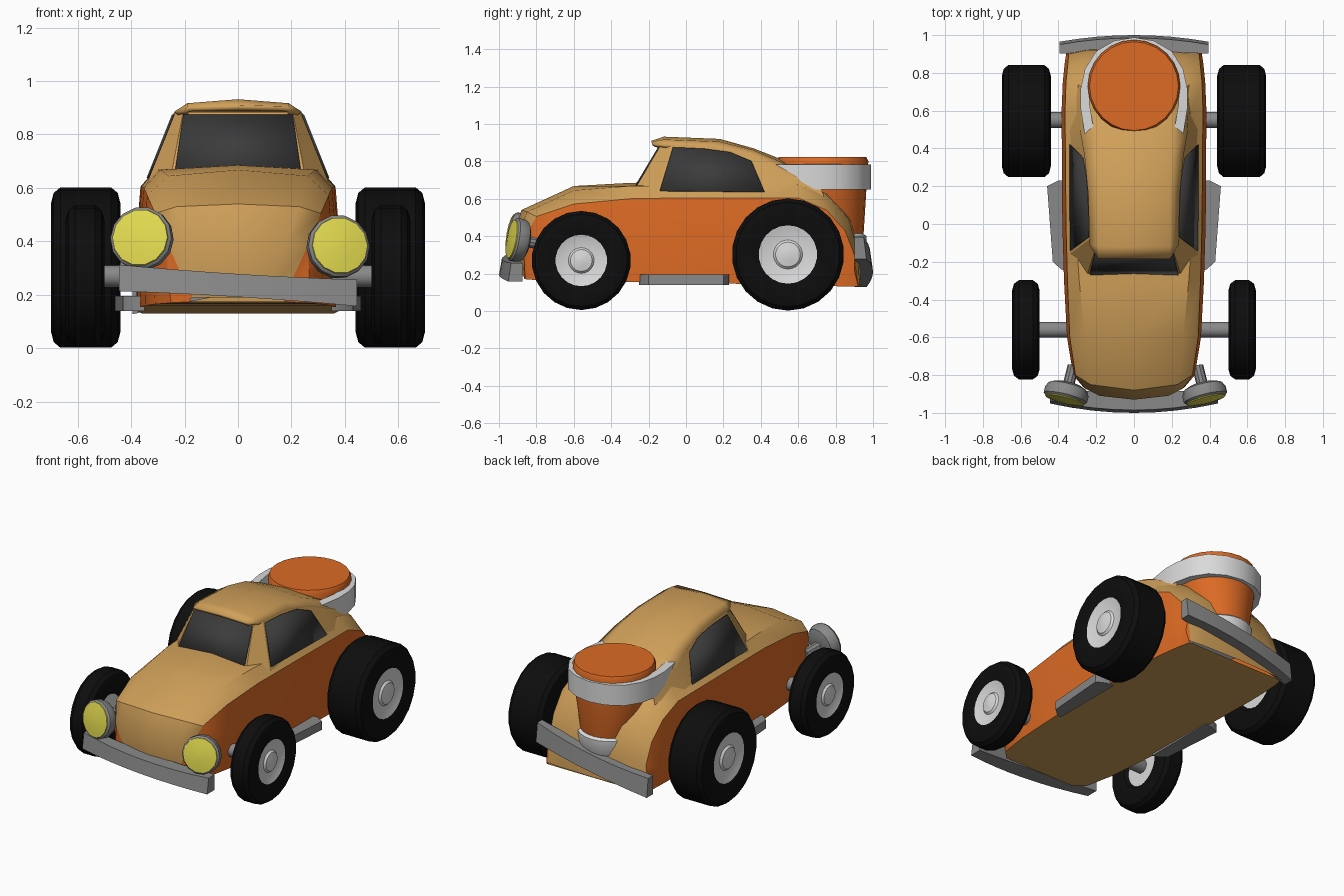
import bpy, bmesh, math
from mathutils import Matrix, Vector

if "Cube" in bpy.data.objects:
    bpy.data.objects.remove(bpy.data.objects["Cube"])


def material(name, r, g, b):
    m = bpy.data.materials.new(name)
    m.diffuse_color = (r, g, b, 1)
    m.use_nodes = True
    m.node_tree.nodes["Principled BSDF"].inputs["Base Color"].default_value = m.diffuse_color
    return m


TAN = material("tan paint", 0.63, 0.35, 0.10)
ORANGE = material("orange paint", 0.72, 0.145, 0.018)
BLACK = material("black rubber", 0.004, 0.004, 0.004)
GLASS = material("dark glass", 0.045, 0.045, 0.045)
GREY = material("grey metal", 0.25, 0.25, 0.25)
LIGHT = material("light metal", 0.70, 0.70, 0.70)
YELLOW = material("yellow lens", 0.76, 0.70, 0.08)


def finish(name, bm, mats, angle=35, matrix=None, fix=True):
    bmesh.ops.remove_doubles(bm, verts=bm.verts, dist=0.0005)
    if fix:
        bmesh.ops.recalc_face_normals(bm, faces=bm.faces)
    me = bpy.data.meshes.new(name)
    bm.to_mesh(me)
    bm.free()
    for m in mats:
        me.materials.append(m)
    ob = bpy.data.objects.new(name, me)
    bpy.context.collection.objects.link(ob)
    if matrix:
        ob.matrix_world = matrix
    bpy.ops.object.select_all(action='DESELECT')
    ob.select_set(True)
    bpy.context.view_layer.objects.active = ob
    bpy.ops.object.shade_smooth_by_angle(angle=math.radians(angle))
    return ob


def loft(name, rails, mats, strips, angle=35, front=False):
    """Mirrored surface between half-body rails; strips = colour slot per gap."""
    bm = bmesh.new()
    for s in (1, -1):
        v = [[bm.verts.new((s * x, y, z)) for x, y, z in r] for r in rails]
        for j, slot in enumerate(strips):
            for i in range(len(rails[0]) - 1):
                q = [v[j][i], v[j][i + 1], v[j + 1][i + 1], v[j + 1][i]]
                bm.faces.new(q if s > 0 else q[::-1]).material_index = slot
    if front:
        a, b = rails[0][0], rails[1][0]
        bm.faces.new([bm.verts.new(p) for p in
                      ((-a[0],) + a[1:], a, b, (-b[0],) + b[1:])])
    return finish(name, bm, mats, angle)


def tube(name, rings, mats, slots=None, angle=35, matrix=None):
    """Skin closed rings and cap both ends."""
    bm = bmesh.new()
    v = [[bm.verts.new(p) for p in r] for r in rings]
    n = len(rings[0])
    for j in range(len(rings) - 1):
        for i in range(n):
            f = bm.faces.new((v[j][i], v[j][(i + 1) % n], v[j + 1][(i + 1) % n], v[j + 1][i]))
            f.material_index = slots[j] if slots else 0
    bm.faces.new(v[0]).material_index = slots[0] if slots else 0
    bm.faces.new(v[-1]).material_index = slots[-1] if slots else 0
    return finish(name, bm, mats, angle, matrix)


def lathe(name, profile, mats, slots=None, n=20, matrix=None, angle=35):
    """Profile of (radius, height, optional y shift) around local z."""
    rings = []
    for p in profile:
        dy = p[2] if len(p) > 2 else 0
        rings.append([(p[0] * math.cos(2 * math.pi * k / n),
                       p[0] * math.sin(2 * math.pi * k / n) + dy, p[1]) for k in range(n)])
    return tube(name, rings, mats, slots, angle, matrix)


def plate(name, points, mat):
    bm = bmesh.new()
    bm.faces.new([bm.verts.new(p) for p in points])
    ob = finish(name, bm, [mat], fix=False)
    m = ob.modifiers.new("thickness", 'SOLIDIFY')
    m.thickness, m.offset = 0.009, 0


# Body: orange sides, tan hood, tail and floor
centre = [(0, -.89, .19), (0, -.93, .38), (0, -.88, .54), (0, -.6, .668), (0, -.3, .685), (0, 0, .69),
          (0, .58, .72), (0, .75, .66), (0, .88, .5), (0, .93, .32), (0, .935, .14)]
shoulder = [(.09, -.885, .19), (.18, -.91, .39), (.23, -.85, .53), (.26, -.6, .645), (.29, -.3, .668), (.31, 0, .668),
            (.30, .58, .68), (.28, .75, .62), (.26, .87, .49), (.25, .92, .32), (.25, .928, .14)]
belt = [(.17, -.87, .19), (.26, -.87, .38), (.31, -.8, .505), (.34, -.6, .572), (.352, -.3, .6), (.36, 0, .605),
        (.365, .6, .605), (.36, .75, .54), (.35, .85, .43), (.345, .9, .3), (.34, .92, .14)]
sill = [(.17, -.865, .175), (.25, -.86, .17), (.31, -.8, .165), (.345, -.6, .16), (.365, -.3, .155), (.375, 0, .15),
        (.378, .6, .14), (.37, .75, .135), (.36, .85, .13), (.35, .9, .13), (.34, .92, .13)]
side = [tuple((Vector(a) + Vector(b)) / 2 + Vector((.012, 0, 0))) for a, b in zip(belt, sill)]
floor = [(0, y, z) for x, y, z in sill]
loft("body", [centre, shoulder, belt, side, sill, floor], [TAN, ORANGE], [0, 0, 1, 1, 0])

# Cabin walls
base = [(.25, -.275, .65), (.34, -.16, .62), (.34, .15, .62), (.34, .38, .62), (.345, .5, .62), (.31, .75, .58)]
eave = [(.205, -.135, .885), (.234, -.08, .885), (.238, .15, .875), (.258, .36, .825), (.285, .5, .76), (.27, .72, .66)]
loft("cabin", [base, eave], [TAN], [0], 20, front=True)

# Roof with a small overhang at the front
edge = [(.2, -.17, .89), (.236, -.11, .887), (.242, .15, .877), (.262, .36, .827), (.287, .5, .762), (.272, .72, .66)]
mid = [(.19, -.185, .905), (.19, -.12, .917), (.19, .18, .905), (.2, .36, .86), (.2, .5, .80), (.2, .72, .69)]
ridge = [(0, -.185, .91), (0, -.12, .932), (0, .18, .92), (0, .36, .87), (0, .5, .815), (0, .72, .70)]
roof = loft("roof", [ridge, mid, edge], [TAN], [0, 0])
mod = roof.modifiers.new("thickness", 'SOLIDIFY')
mod.thickness, mod.offset = 0.02, -1

# Windows
for s, tag in ((1, "right"), (-1, "left")):
    outline = [(-.14, .642), (.42, .635), (.35, .80), (.235, .848), (.1, .866), (-.07, .874)]
    plate("side_window_" + tag, [(s * (.344 - .4 * (z - .62)), y, z) for y, z in outline], GLASS)
plate("windscreen", [(x, -.279 + (z - .65) * .596, z) for x, z in
                     ((-.235, .665), (.235, .665), (.205, .873), (-.205, .873))], GLASS)

# Rear pod: orange drum tapering down to a light foot band
lathe("rear_pod", [(.16, .38, .05), (.175, .42, .045), (.235, .66), (.245, .80), (.235, .822)],
      [ORANGE], n=24, matrix=Matrix.Translation((0, .73, 0)))
lathe("pod_foot", [(.165, .29, .05), (.185, .31, .045), (.19, .40, .045), (.16, .42, .05)],
      [LIGHT], n=24, matrix=Matrix.Translation((0, .73, 0)))

# Pod collar with pointed wings running forward
half = [(.24, .385, .768), (.265, .5, .70), (.284, .62, .652), (.282, .72, .65), (.26, .82, .65),
        (.2, .915, .65), (.105, .97, .65)]
path = half + [(0, .988, .65)] + [(-x, y, z) for x, y, z in half[::-1]]
rings = []
for x, y, z in path:
    ix, iy = x * .83, .73 + (y - .73) * .83
    rings.append([(x, y, z), (x, y, .782), (ix, iy, .786), (ix, iy, z)])
tube("pod_collar", rings, [LIGHT])


# Wheels and axles
def wheel(name, s, x0, x1, y, z, R):
    w = (x1 - x0) / 2
    prof = [(.01, -w + .03), (.46 * R, -w + .03), (.52 * R, -w + .012), (.8 * R, -w), (.93 * R, -w + .01),
            (R, -w + .035), (R, w - .035), (.93 * R, w - .01), (.8 * R, w), (.52 * R, w - .012),
            (.47 * R, w - .018), (.26 * R, w - .024), (.22 * R, w - .012), (.1 * R, w - .006), (.01, w - .004)]
    m = Matrix.Translation((s * (x0 + x1) / 2, y, z)) @ Matrix.Rotation(s * math.pi / 2, 4, 'Y')
    lathe(name, prof, [BLACK, LIGHT], [1] + [0] * 8 + [1] * 5, 22, m)


for s, tag in ((1, "right"), (-1, "left")):
    wheel("front_wheel_" + tag, s, .50, .645, -.56, .27, .265)
    wheel("rear_wheel_" + tag, s, .44, .70, .545, .302, .30)
for tag, y, z, L in (("front", -.56, .27, .53), ("rear", .55, .302, .48)):
    lathe(tag + "_axle", [(.042, -L), (.042, L)], [GREY], n=16,
          matrix=Matrix.Translation((0, y, z)) @ Matrix.Rotation(math.pi / 2, 4, 'Y'))

# Headlamps, one sitting a little higher than the other
for s, tag, x, z in ((1, "right", .375, .38), (-1, "left", -.36, .41)):
    m = (Matrix.Translation((x, -.905, z)) @ Matrix.Rotation(s * math.radians(14), 4, 'Z')
         @ Matrix.Rotation(math.radians(80), 4, 'X'))
    lathe("headlamp_" + tag, [(.07, -.06), (.105, -.045), (.118, -.02), (.118, .015), (.107, .025),
                              (.106, .03), (.06, .037), (.005, .04)],
          [GREY, YELLOW], [0, 0, 0, 0, 1, 1, 1], 14, m)
    lathe("lamp_stalk_" + tag, [(.03, -.16), (.03, -.04)], [GREY], n=10, matrix=m)


# Bumpers: bowed bars, each hanging crooked
def bumper(name, s, half_w, bow, depth, zc, tilt, h):
    rings = []
    for k in range(9):
        u = -1 + k / 4
        y, z, x = 1 - bow * u * u, zc + tilt * u, half_w * u
        hh = h * (1 + .15 * u * u)
        yb = y - depth * (1 - .3 * u * u)
        rings.append([(x, s * y, z - hh), (x, s * (y - .015), z + hh), (x, s * yb, z + hh), (x, s * yb, z - hh)])
    tube(name, rings, [GREY])


bumper("front_bumper", -1, .445, .05, .11, .235, -.028, .043)
bumper("rear_bumper", 1, .395, .035, .09, .262, .075, .052)

# Running boards
for s, tag in ((1, "right"), (-1, "left")):
    shape = [(.35, -.25), (.385, -.24), (.43, -.2), (.46, .2), (.40, .23), (.35, .23)]
    tube("running_board_" + tag, [[(s * x, y, z) for x, y in shape] for z in (.14, .195)], [GREY])
